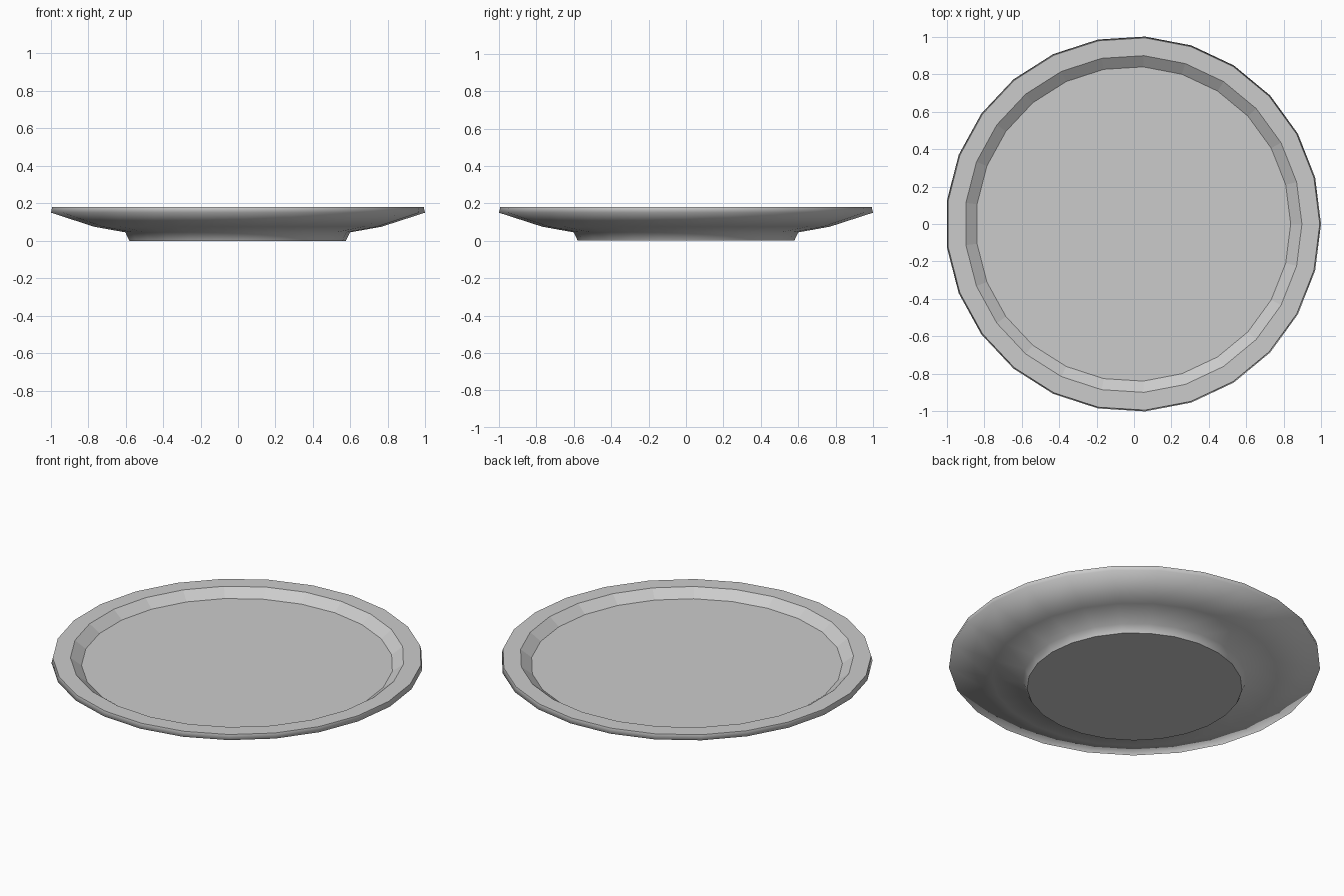
import bpy, bmesh
from math import cos, sin, tau

if "Cube" in bpy.data.objects:
    bpy.data.objects.remove(bpy.data.objects["Cube"])

SIDES = 25
# Plate profile (radius, height): foot, underside, rim, recessed floor
PROFILE = [(0.58, 0.0), (0.602, 0.045), (0.77, 0.075), (1.002, 0.15),
           (0.995, 0.18), (0.90, 0.18), (0.84, 0.135)]
SMOOTH_BANDS = 4  # foot, underside and outer edge are smooth

bm = bmesh.new()
rings = [[bm.verts.new((r * cos(tau * i / SIDES) - 0.004, r * sin(tau * i / SIDES), z))
          for i in range(SIDES)] for r, z in PROFILE]

# Side bands
for k, (a, b) in enumerate(zip(rings, rings[1:])):
    for i in range(SIDES):
        j = (i + 1) % SIDES
        f = bm.faces.new((a[i], a[j], b[j], b[i]))
        f.smooth = k < SMOOTH_BANDS

# Base and eating surface
bm.faces.new(rings[0][::-1])
bm.faces.new(rings[-1])

# Crisp edges wherever a flat face meets a smooth one
for e in bm.edges:
    e.smooth = all(f.smooth for f in e.link_faces)

mesh = bpy.data.meshes.new("plate")
bm.to_mesh(mesh)
bm.free()
plate = bpy.data.objects.new("plate", mesh)
bpy.context.collection.objects.link(plate)
